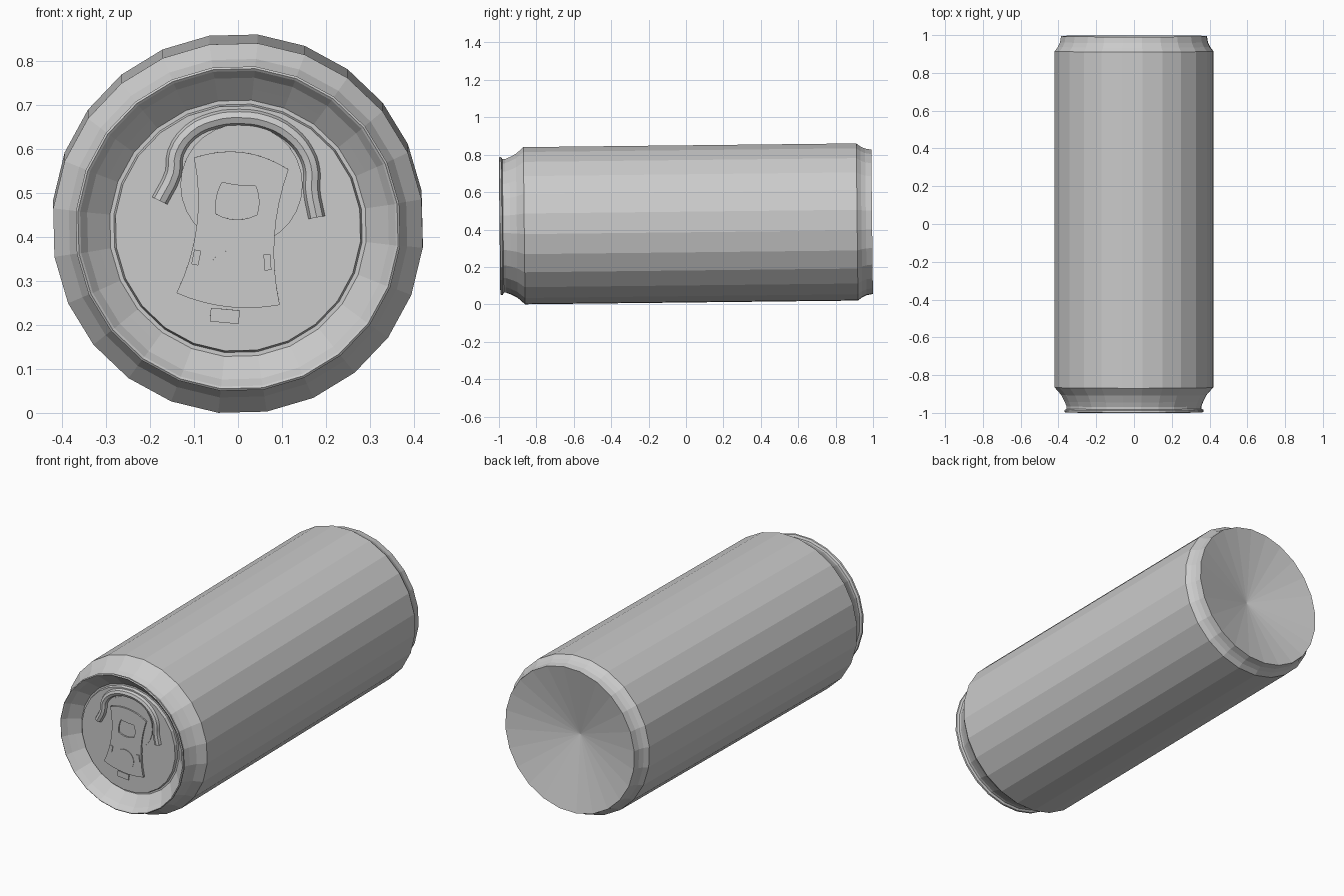
import bpy, bmesh, math
from mathutils import Matrix, Vector

if "Cube" in bpy.data.objects:
    bpy.data.objects.remove(bpy.data.objects["Cube"])

TILT = 0.0112
FRAME = Matrix.Translation((0, 0, 0.43)) @ Matrix.Rotation(TILT, 4, 'X')
LID_Z = 0.419            # height of the lid centre in the front view
PANEL = -0.938           # position of the lid surface along the axis
SEGS = 24


def lathe(name, profile, phase):
    """Spin (radius, y) points about the y axis; radius 0 makes a pole."""
    bm = bmesh.new()
    rings = []
    for r, y in profile:
        if r == 0:
            rings.append([bm.verts.new((0, y, 0))] * SEGS)
        else:
            rings.append([bm.verts.new((r * math.cos(phase + i * math.tau / SEGS), y,
                                        r * math.sin(phase + i * math.tau / SEGS)))
                          for i in range(SEGS)])
    for a, b in zip(rings, rings[1:]):
        for i in range(SEGS):
            j = (i + 1) % SEGS
            bm.faces.new(list(dict.fromkeys((a[i], a[j], b[j], b[i]))))
    bmesh.ops.recalc_face_normals(bm, faces=bm.faces)
    me = bpy.data.meshes.new(name)
    bm.to_mesh(me)
    bm.free()
    ob = bpy.data.objects.new(name, me)
    bpy.context.collection.objects.link(ob)
    ob.matrix_world = FRAME
    return ob


def to_mesh(ob, y):
    """Lay a curve drawn in front-view x, z onto the lid at depth y and convert it."""
    bpy.context.collection.objects.link(ob)
    ob.matrix_world = FRAME @ Matrix.Translation((0, y, 0)) @ Matrix.Rotation(math.pi / 2, 4, 'X')
    bpy.ops.object.select_all(action='DESELECT')
    ob.select_set(True)
    bpy.context.view_layer.objects.active = ob
    bpy.ops.object.convert(target='MESH')
    return bpy.context.view_layer.objects.active


def plate(name, outlines, y, depth):
    """Flat plate from closed outlines; inner outlines become holes."""
    cu = bpy.data.curves.new(name, 'CURVE')
    cu.dimensions = '2D'
    cu.fill_mode = 'BOTH'
    cu.extrude = depth / 2
    for pts in outlines:
        sp = cu.splines.new('POLY')
        sp.points.add(len(pts) - 1)
        for p, (x, z) in zip(sp.points, pts):
            p.co = (x, z - LID_Z, 0, 1)
        sp.use_cyclic_u = True
    return to_mesh(bpy.data.objects.new(name, cu), y - depth / 2)


def circle(cx, cz, r, n=24):
    return [(cx + r * math.cos(i * math.tau / n), cz + r * math.sin(i * math.tau / n)) for i in range(n)]


def rect(cx, cz, w, h, turn):
    m = Matrix.Rotation(turn, 2)
    return [tuple(Vector((cx, cz)) + m @ Vector((sx * w / 2, sz * h / 2)))
            for sx, sz in ((-1, -1), (1, -1), (1, 1), (-1, 1))]


def bowed(corners, bulges, n=8):
    """Polygon whose sides bow outward (+) or inward (-); corners run counter-clockwise."""
    pts = []
    for i, (c, bulge) in enumerate(zip(corners, bulges)):
        a, b = Vector(c), Vector(corners[(i + 1) % len(corners)])
        d = (b - a).normalized()
        out = Vector((d.y, -d.x))
        for k in range(n):
            t = k / n
            pts.append(tuple(a.lerp(b, t) + out * bulge * 4 * t * (1 - t)))
    return pts


# can shell: panel, groove, sloped recess, rolled rim, neck, wall, base, hollow bottom
lathe("can_body", [
    (0, PANEL), (0.280, PANEL), (0.284, -0.922), (0.293, -0.922),
    (0.318, -0.945), (0.345, -0.970), (0.361, -0.993), (0.366, -0.997), (0.371, -0.993),
    (0.370, -0.984), (0.359, -0.978), (0.359, -0.965), (0.369, -0.940), (0.387, -0.905),
    (0.4225, -0.865), (0.4225, 0.915), (0.405, 0.938), (0.394, 0.962),
    (0.388, 0.995), (0, 0.905)], math.radians(8.9))

# round mouth panel, partly under the tab
plate("mouth_panel", [circle(0.008, 0.518, 0.139, 28)], PANEL, 0.004)

# pull tab with a finger hole
tab = bowed([(-0.140, 0.272), (0.095, 0.245), (0.115, 0.553), (-0.100, 0.580)],
            [0.018, -0.022, 0.026, -0.026])
hole = bowed([(-0.050, 0.452), (0.043, 0.450), (0.040, 0.516), (-0.036, 0.524)],
             [0.012, 0.006, -0.003, 0.006], 6)
plate("pull_tab", [tab, hole], PANEL, 0.012)
plate("tab_rivet", [circle(-0.014, 0.315, 0.054)], PANEL - 0.011, 0.004)

# small raised details on and below the tab
plate("left_tab_bead", [rect(-0.095, 0.353, 0.016, 0.034, -0.2)], PANEL, 0.016)
plate("right_tab_bead", [rect(0.067, 0.342, 0.016, 0.036, 0.05)], PANEL, 0.016)
plate("lower_bead", [rect(-0.030, 0.220, 0.066, 0.031, -0.09)], PANEL, 0.006)

# raised tubular ridge around the mouth
path = [(-0.178, 0.482), (-0.147, 0.545), (-0.142, 0.590), (-0.108, 0.638), (-0.055, 0.664),
        (0.005, 0.671), (0.065, 0.662), (0.118, 0.634), (0.155, 0.590), (0.168, 0.548),
        (0.167, 0.510), (0.179, 0.444)]
cu = bpy.data.curves.new("mouth_ridge", 'CURVE')
cu.dimensions = '3D'
cu.bevel_depth = 0.019
cu.bevel_resolution = 2
cu.use_fill_caps = True
sp = cu.splines.new('BEZIER')
sp.resolution_u = 3
sp.bezier_points.add(len(path) - 1)
for p, (x, z) in zip(sp.bezier_points, path):
    p.co = (x, z - LID_Z, 0)
    p.handle_left_type = p.handle_right_type = 'AUTO'
to_mesh(bpy.data.objects.new("mouth_ridge", cu), PANEL)
bpy.ops.object.shade_smooth_by_angle(angle=math.radians(40))
